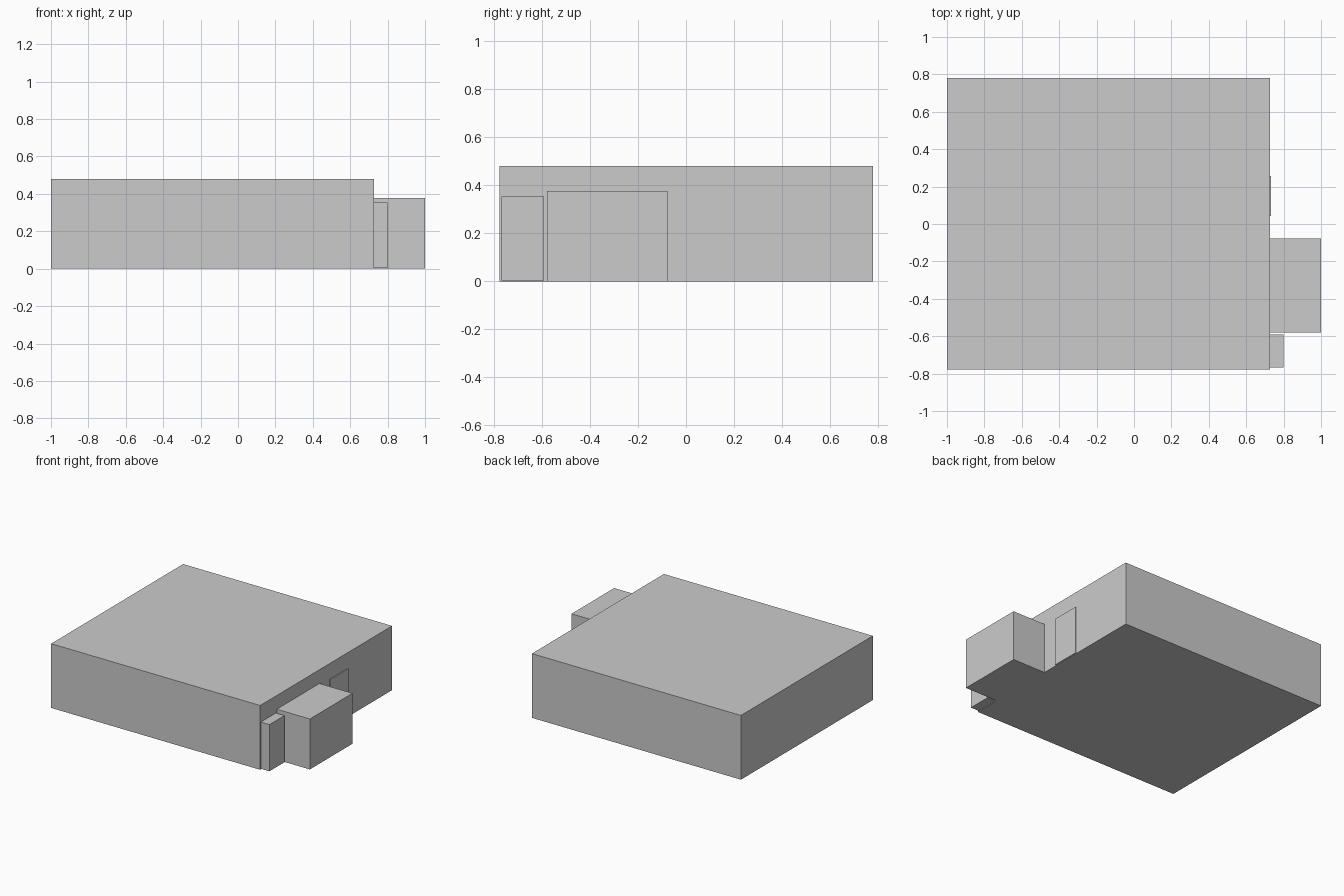
import bpy

if "Cube" in bpy.data.objects:
    bpy.data.objects.remove(bpy.data.objects["Cube"])


def box(name, lo, hi):
    """Axis-aligned box between two opposite corners."""
    centre = [(a + b) / 2 for a, b in zip(lo, hi)]
    bpy.ops.mesh.primitive_cube_add(size=1, location=centre)
    obj = bpy.context.object
    obj.name = name
    obj.scale = [b - a for a, b in zip(lo, hi)]
    bpy.ops.object.transform_apply(location=False, rotation=False, scale=True)
    return obj


WALL = 0.727  # x of the right-hand wall

# Main flat-roofed building
box("main_building", (-1.0, -0.777, 0.0), (WALL, 0.78, 0.48))

# Annexes standing against the right wall
box("large_annex", (WALL, -0.58, 0.0), (1.0, -0.077, 0.377))
box("small_annex", (WALL, -0.768, 0.004), (0.798, -0.591, 0.353))

# Thin raised door panel on the right wall
box("door_panel", (WALL, 0.042, 0.004), (WALL + 0.006, 0.257, 0.363))
